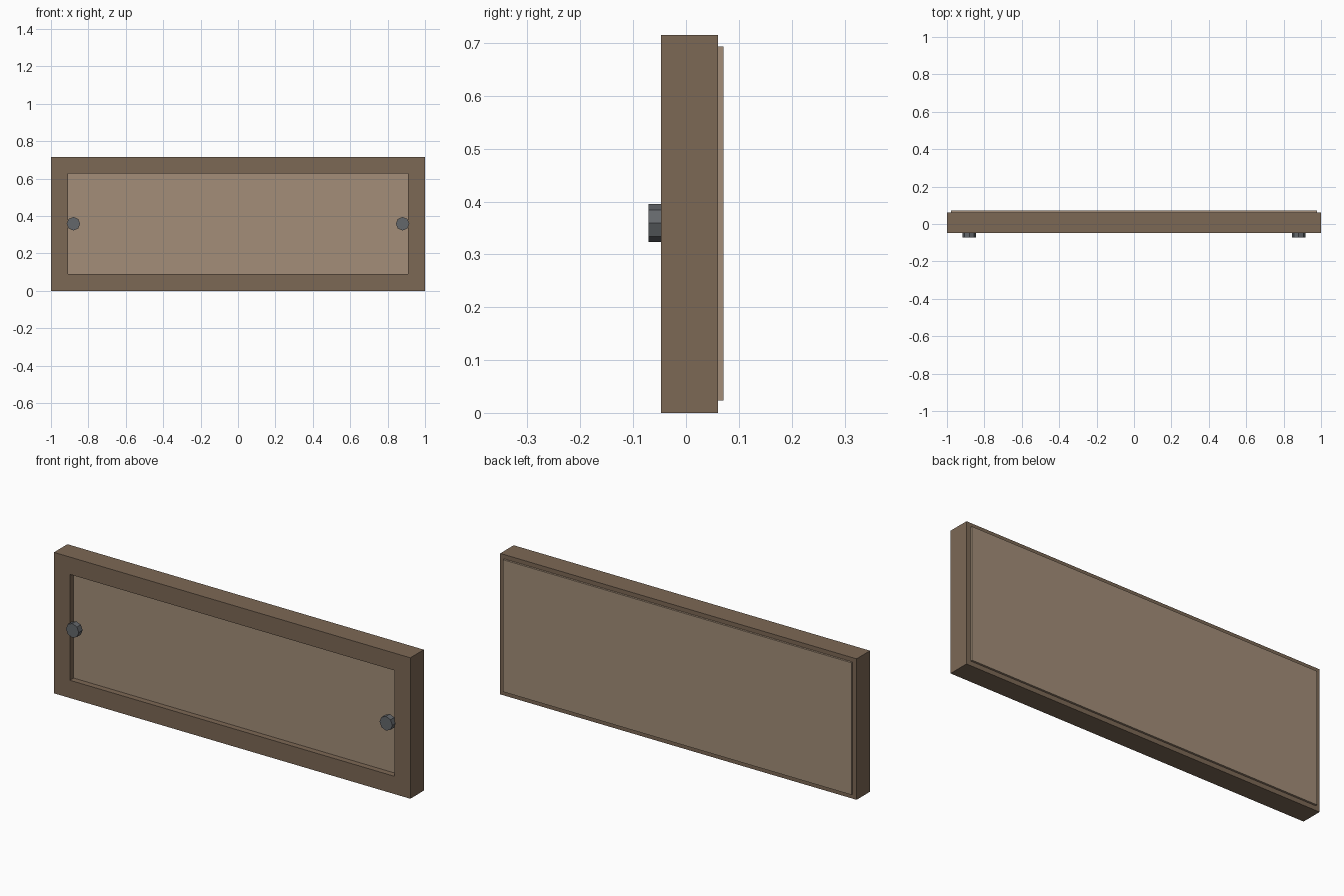
import bpy, bmesh, math
from mathutils import Matrix

if "Cube" in bpy.data.objects:
    bpy.data.objects.remove(bpy.data.objects["Cube"])


def material(name, rgb):
    m = bpy.data.materials.new(name)
    m.diffuse_color = (*rgb, 1)
    m.use_nodes = True
    m.node_tree.nodes["Principled BSDF"].inputs["Base Color"].default_value = m.diffuse_color
    return m


DARK_WOOD = material("dark wood", (0.202, 0.138, 0.091))
LIGHT_WOOD = material("light wood", (0.366, 0.270, 0.188))
GREY_METAL = material("grey metal", (0.127, 0.136, 0.147))


def add_object(name, bm, mat):
    bmesh.ops.recalc_face_normals(bm, faces=bm.faces)
    mesh = bpy.data.meshes.new(name)
    bm.to_mesh(mesh)
    bm.free()
    mesh.materials.append(mat)
    ob = bpy.data.objects.new(name, mesh)
    bpy.context.collection.objects.link(ob)
    return ob


def rect(bm, x, z0, z1, y):
    return [bm.verts.new(p) for p in ((-x, y, z0), (x, y, z0), (x, y, z1), (-x, y, z1))]


# Frame: rectangular ring, joined loop by loop around its section
bm = bmesh.new()
loops = [rect(bm, 1, 0, 0.715, -0.047), rect(bm, 1, 0, 0.715, 0.061),
         rect(bm, 0.91, 0.09, 0.627, 0.061), rect(bm, 0.91, 0.09, 0.627, -0.047)]
for k in range(4):
    a, b = loops[k], loops[(k + 1) % 4]
    for i in range(4):
        j = (i + 1) % 4
        bm.faces.new((a[i], a[j], b[j], b[i]))
add_object("frame", bm, DARK_WOOD)

# Panel: recessed in the front, standing slightly proud of the back
bm = bmesh.new()
bmesh.ops.create_cube(bm, size=1, matrix=Matrix.Translation((0, 0.027, 0.358))
                      @ Matrix.Diagonal((1.955, 0.088, 0.67, 1)))
add_object("panel", bm, LIGHT_WOOD)

# Octagonal knobs, one at each end
for side, name in ((-1, "left_knob"), (1, "right_knob")):
    bm = bmesh.new()
    bmesh.ops.create_cone(bm, cap_ends=True, segments=8, radius1=0.036, radius2=0.036,
                          depth=0.031, matrix=Matrix.Translation((side * 0.88, -0.0555, 0.359))
                          @ Matrix.Rotation(math.pi / 2, 4, 'X'))
    add_object(name, bm, GREY_METAL)
